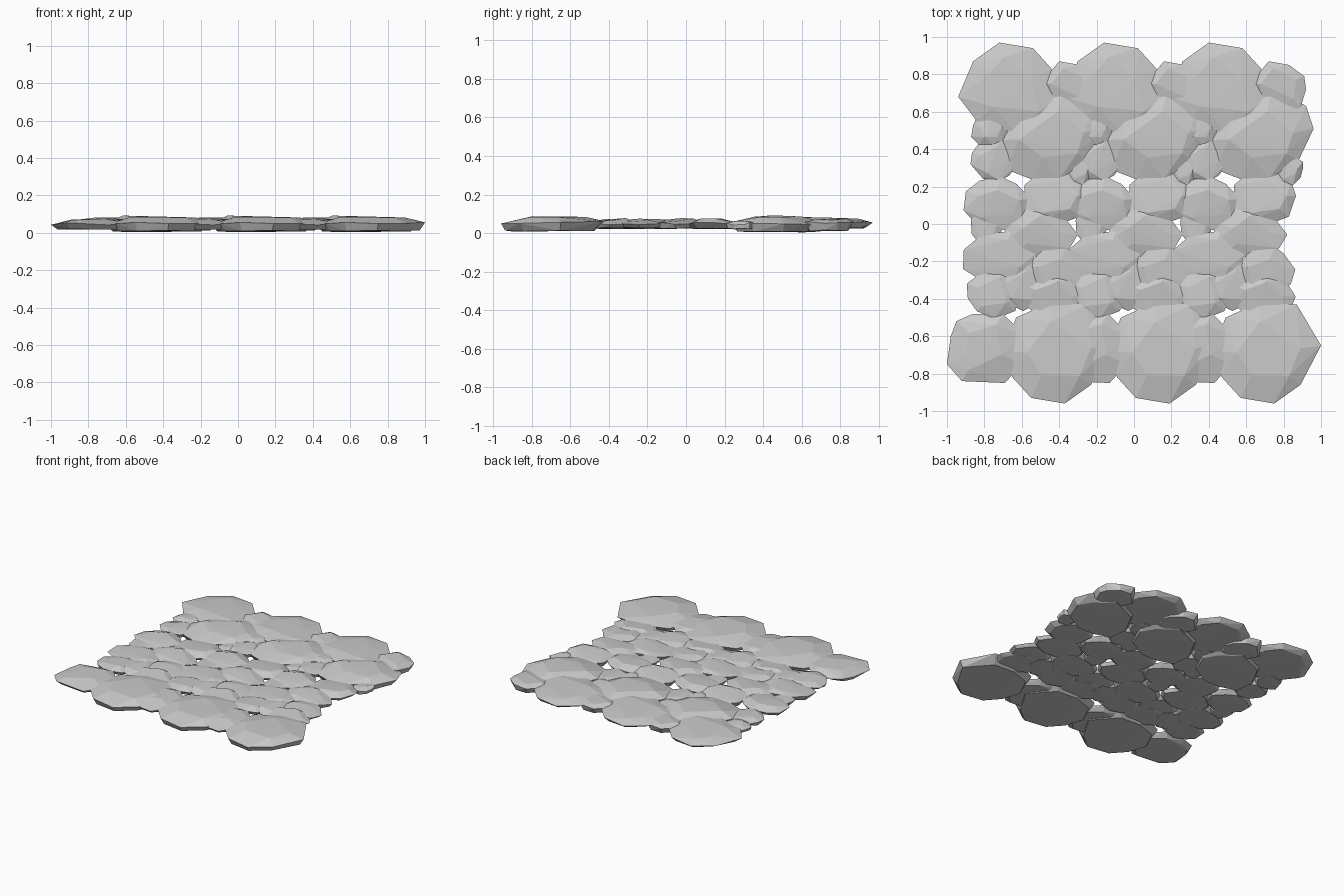
import bpy, bmesh, math, random

if "Cube" in bpy.data.objects:
    bpy.data.objects.remove(bpy.data.objects["Cube"])

PITCH = 0.56          # the column of stones repeats three times along x


def stone(name, outline, rim, top, bottom, tilt=(0, 0), seed=0):
    """Faceted slab: convex hull of a rim, a tilted upper ring and a lower ring."""
    rnd = random.Random(seed)
    n = len(outline)
    cx = sum(p[0] for p in outline) / n
    cy = sum(p[1] for p in outline) / n
    bm = bmesh.new()
    for i, (x, y) in enumerate(outline):
        dx, dy = x - cx, y - cy
        bm.verts.new((x, y, rim + rnd.uniform(-.006, .01)))
        if i % 2 == 0:
            s = rnd.uniform(.45, .72)
            z = top + tilt[0] * dx + tilt[1] * dy - rnd.uniform(0, .006)
            bm.verts.new((cx + dx * s, cy + dy * s, min(z, .092)))
        s = rnd.uniform(.78, .92)
        bm.verts.new((cx + dx * s, cy + dy * s, bottom + rnd.uniform(0, .006)))
    hull = bmesh.ops.convex_hull(bm, input=bm.verts[:])
    junk = {g for g in hull["geom_interior"] + hull["geom_unused"]
            if isinstance(g, bmesh.types.BMVert)}
    bmesh.ops.delete(bm, geom=list(junk), context='VERTS')
    bmesh.ops.recalc_face_normals(bm, faces=bm.faces[:])
    mesh = bpy.data.meshes.new(name)
    bm.to_mesh(mesh)
    bm.free()
    for col in range(3):
        ob = bpy.data.objects.new(f"{name}_{col + 1}", mesh)
        ob.location.x = col * PITCH
        bpy.context.collection.objects.link(ob)


def rough_oval(cx, cy, rx, ry, seed):
    rnd = random.Random(seed)
    pts = []
    for i in range(9):
        a = (i + rnd.uniform(-.25, .25)) * math.tau / 9
        r = rnd.uniform(.92, 1.06)
        pts.append((cx + rx * r * math.cos(a), cy + ry * r * math.sin(a)))
    return pts


# large slabs along the back edge
stone("back_slab", [(-.72, .97), (-.54, .94), (-.44, .83), (-.38, .68), (-.45, .55),
                    (-.62, .48), (-.84, .55), (-.94, .68), (-.86, .87)],
      .058, .083, .022, (.01, -.01), 1)
stone("back_filler", [(-.40, .87), (-.29, .85), (-.21, .79), (-.20, .72),
                      (-.23, .62), (-.42, .60), (-.50, .75)],
      .05, .074, .01, (-.02, 0), 2)
stone("back_inner_slab", [(-.16, .51), (-.20, .63), (-.38, .74), (-.60, .64), (-.70, .45),
                          (-.68, .29), (-.55, .24), (-.40, .24), (-.24, .34)],
      .05, .09, .003, (-.02, .01), 3)

# large slabs along the front edge
stone("front_left_slab", [(-1, -.75), (-.98, -.60), (-.95, -.52), (-.86, -.48), (-.70, -.48),
                          (-.58, -.60), (-.60, -.75), (-.69, -.85), (-.92, -.84)],
      .045, .076, .016, (.02, .01), 4)
stone("front_slab", [(-.12, -.65), (-.25, -.43), (-.45, -.42), (-.63, -.50), (-.70, -.68),
                     (-.65, -.82), (-.55, -.93), (-.37, -.96), (-.23, -.86)],
      .052, .087, .008, (0, .01), 5)

# small filler stones: centre x, y, radii x, y, top, bottom
small = [
    (-.77, .50, .10, .10, .070, .02), (-.75, .34, .13, .12, .066, .015),
    (-.29, .29, .08, .08, .064, .02), (-.74, .11, .18, .15, .072, .022),
    (-.43, .14, .17, .15, .070, .02), (-.51, -.05, .20, .14, .072, .022),
    (-.72, -.18, .20, .15, .068, .02), (-.42, -.25, .16, .13, .070, .025),
    (-.75, -.37, .15, .13, .072, .02), (-.43, -.39, .18, .13, .074, .022),
    (-.60, -.32, .14, .14, .068, .02), (-.79, -.02, .09, .09, .062, .025),
]
for k, (x, y, rx, ry, top, bottom) in enumerate(small):
    r = random.Random(k + 50)
    stone(f"filler_stone_{k + 1}", rough_oval(x, y, rx, ry, k + 20), .048, top, bottom,
          (r.uniform(-.05, .05), r.uniform(-.05, .05)), k + 80)
